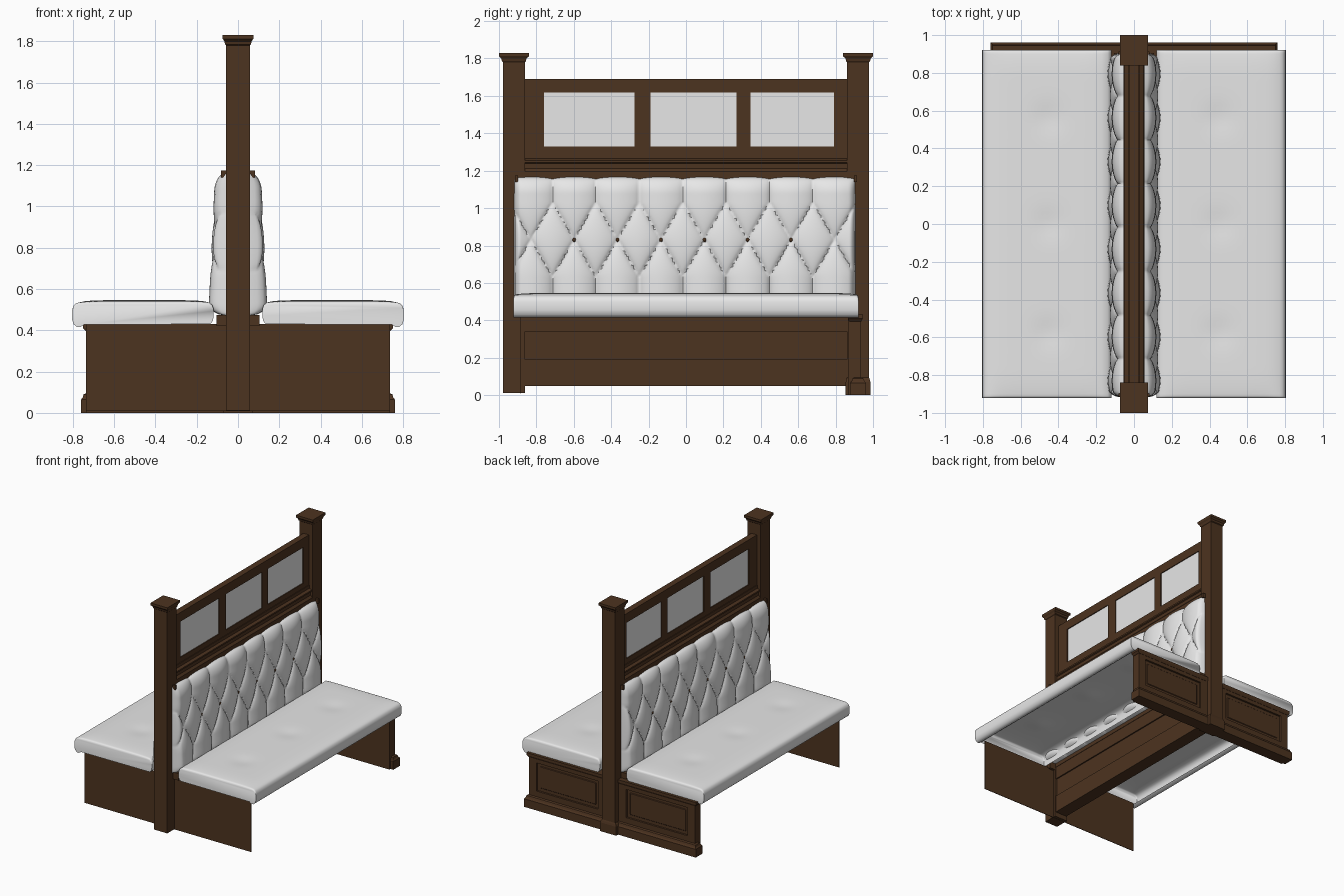
import bpy, bmesh, math

if "Cube" in bpy.data.objects:
    bpy.data.objects.remove(bpy.data.objects["Cube"])


def material(name, rgb):
    m = bpy.data.materials.new(name)
    m.diffuse_color = (*rgb, 1)
    m.use_nodes = True
    m.node_tree.nodes["Principled BSDF"].inputs["Base Color"].default_value = m.diffuse_color
    return m


WOOD = material("dark wood", (0.073, 0.033, 0.014))
WHITE = material("white upholstery", (0.8, 0.8, 0.8))


def finish(name, bm, mat, smooth=False, fix_normals=True):
    if fix_normals:
        bmesh.ops.recalc_face_normals(bm, faces=bm.faces)
    me = bpy.data.meshes.new(name)
    bm.to_mesh(me)
    bm.free()
    me.materials.append(mat)
    ob = bpy.data.objects.new(name, me)
    bpy.context.collection.objects.link(ob)
    if smooth:
        bpy.ops.object.select_all(action='DESELECT')
        ob.select_set(True)
        bpy.context.view_layer.objects.active = ob
        bpy.ops.object.shade_smooth_by_angle(angle=math.radians(50))
    return ob


def box(name, x, y, z, mat=WOOD, bevel=0):
    bm = bmesh.new()
    bmesh.ops.create_cube(bm, size=1)
    for v in bm.verts:
        v.co = [(a + b) / 2 + c * (b - a) for (a, b), c in zip((x, y, z), v.co)]
    if bevel:
        bmesh.ops.bevel(bm, geom=bm.edges[:], offset=bevel, segments=1, affect='EDGES')
    return finish(name, bm, mat)


def loft(name, cx, cy, rings):
    """Stack of rectangles (half x, half y, z), capped at both ends."""
    bm = bmesh.new()
    loops = [[bm.verts.new((cx + sx * hx, cy + sy * hy, z))
              for sx, sy in ((-1, -1), (1, -1), (1, 1), (-1, 1))]
             for hx, hy, z in rings]
    for a, b in zip(loops, loops[1:]):
        for i in range(4):
            j = (i + 1) % 4
            bm.faces.new((a[i], a[j], b[j], b[i]))
    bm.faces.new(loops[0][::-1])
    bm.faces.new(loops[-1])
    return finish(name, bm, WOOD)


def grid(bm, rows, flip=False):
    g = [[bm.verts.new(p) for p in row] for row in rows]
    for a, b in zip(g, g[1:]):
        for j in range(len(a) - 1):
            f = (a[j], b[j], b[j + 1], a[j + 1])
            bm.faces.new(f[::-1] if flip else f)
    return g


def rounded(d, r):
    """Quarter-round edge: 0 at the border, 1 once d reaches r."""
    t = 1 - min(max(d / r, 0), 1)
    return math.sqrt(max(0, 1 - t * t))


# Posts with flared square caps
for name, cy, z0 in (("front_post", -0.92, 0.012), ("back_post", 0.92, 0.0)):
    loft(name, 0, cy, [(0.058, 0.058, z0), (0.058, 0.058, 1.78), (0.063, 0.064, 1.785),
                       (0.066, 0.067, 1.80), (0.074, 0.08, 1.812), (0.074, 0.08, 1.83)])
loft("back_post_foot", 0, 0.92, [(0.072, 0.066, 0), (0.072, 0.066, 0.07),
                                 (0.066, 0.062, 0.085), (0.058, 0.058, 0.095)])

# Low centre wall of three boards, and the core behind the backrests
for i, (z0, z1, hx) in enumerate(((0.05, 0.19, 0.052), (0.19, 0.34, 0.042), (0.34, 0.44, 0.052))):
    box(f"centre_board_{i}", (-hx, hx), (-0.865, 0.865), (z0, z1))
box("back_core", (-0.055, 0.055), (-0.865, 0.865), (0.44, 1.17))
for sy in (-1, 1):
    box("backrest_end_cap", (-0.082, 0.082), (sy * 0.905 - 0.008, sy * 0.905 + 0.008),
        (1.14, 1.175))
    box("backrest_end_foot", (-0.105, 0.105), (sy * 0.885 - 0.02, sy * 0.885 + 0.02),
        (0.42, 0.475))

# Stepped moulding between backrest and window frame
loft("middle_moulding", 0, 0, [(0.055, 0.865, 1.16), (0.055, 0.865, 1.195), (0.04, 0.865, 1.212),
                               (0.04, 0.865, 1.238), (0.05, 0.865, 1.243), (0.05, 0.865, 1.255),
                               (0.03, 0.865, 1.265), (0.03, 0.865, 1.29)])

# Window frame and panes
FX = (-0.025, 0.025)
box("frame_top_rail", FX, (-0.865, 0.865), (1.617, 1.69))
box("frame_bottom_rail", FX, (-0.865, 0.865), (1.28, 1.33))
for y in ((-0.865, -0.76), (-0.275, -0.19), (0.27, 0.345), (0.79, 0.865)):
    box("frame_stile", FX, y, (1.33, 1.617))
for y in ((-0.76, -0.275), (-0.19, 0.27), (0.345, 0.79)):
    box("window_pane", (-0.018, 0.018), y, (1.33, 1.617), WHITE)

# Plain front end panel
box("front_end_panel", (-0.737, 0.737), (-0.888, -0.884), (0.01, 0.43))

# Panelled back end with base and top mouldings
box("back_end_panel", (-0.735, 0.735), (0.865, 0.92), (0.0, 0.43))
loft("base_moulding", 0, 0.92, [(0.76, 0.042, 0), (0.76, 0.042, 0.065), (0.752, 0.034, 0.075),
                                (0.748, 0.028, 0.09), (0.737, 0.017, 0.095)])
loft("top_moulding", 0, 0.905, [(0.737, 0.032, 0.395), (0.75, 0.04, 0.41), (0.75, 0.04, 0.43)])
for s in (-1, 1):
    def side(a, b):
        return tuple(sorted((s * a, s * b)))
    for a, b, z in ((0.055, 0.735, (0.09, 0.14)), (0.055, 0.735, (0.365, 0.43)),
                    (0.055, 0.125, (0.14, 0.365)), (0.67, 0.735, (0.14, 0.365))):
        box("end_panel_frame", side(a, b), (0.915, 0.935), z)
    box("end_panel_field", side(0.15, 0.645), (0.915, 0.924), (0.165, 0.34), bevel=0.004)

# Seat cushions: padded shells, open underneath, rolled over the outer edge
INNER = [(0.135, 0.43), (0.122, 0.445), (0.118, 0.47), (0.118, 0.505), (0.125, 0.523)]
OUTER = [(0.785, 0.530), (0.797, 0.520), (0.803, 0.50), (0.804, 0.455), (0.797, 0.43),
         (0.782, 0.417), (0.765, 0.415), (0.745, 0.428)]
PROFILE = INNER + [(0.14 + 0.63 * i / 20, 0.535) for i in range(21)] + OUTER


def seat_point(s, x, z, y):
    if z == 0.535:
        edge = rounded(min(x - 0.14, 0.77 - x), 0.15) * rounded(0.92 - abs(y), 0.15)
        dimple = sum(math.exp(-((x - 0.45) ** 2 + (y - c) ** 2) / 0.006)
                     for c in (-0.58, 0, 0.56))
        z += 0.011 * edge - 0.008 * dimple
    # soften the end edges
    if z > 0.5:
        z -= 0.012 * (1 - rounded(0.922 - abs(y), 0.012))
    return s * x, y, z


for s in (-1, 1):
    bm = bmesh.new()
    ys = [-0.922, -0.919, -0.915, -0.91] + [-0.9 + 1.8 * i / 60 for i in range(61)] \
        + [0.91, 0.915, 0.919, 0.922]
    g = grid(bm, [[seat_point(s, x, z, y) for x, z in PROFILE] for y in ys], flip=s > 0)
    bm.faces.new(g[0] if s > 0 else g[0][::-1])
    bm.faces.new(g[-1][::-1] if s > 0 else g[-1])
    finish("seat_cushion", bm, WHITE, smooth=True, fix_normals=True)

# Diamond-tufted backrests
PITCH, Y0, ZMID = 0.232, -0.134, 0.83
YA, YB, ZA, ZB = -0.92, 0.907, 0.47, 1.168


def tuft(a, b, s):
    # finer steps near the borders for round edges
    a, b = (0.8 * t + 0.2 * (0.5 - 0.5 * math.cos(math.pi * t)) for t in (a, b))
    y, z = YA + (YB - YA) * a, ZA + (ZB - ZA) * b
    u = (y - Y0) / PITCH
    v = min(max((z - ZMID) / 0.4, -0.5), 0.5)
    puff = abs(math.sin(math.pi * (u + v)) * math.sin(math.pi * (u - v))) ** 0.3
    edge = rounded(min(y - YA, YB - y), 0.035) * rounded(ZB - z, 0.09) * rounded(z - ZA, 0.06)
    outer = 0.14 - 0.026 * max(0, (z - 0.55) / 0.55)
    sag = 0.012 * (1 - puff) * max(0, 1 - (ZB - z) / 0.09)
    return s * (0.05 + (outer - 0.05) * edge * (0.52 + 0.48 * puff)), y, z - sag


for s in (-1, 1):
    bm = bmesh.new()
    grid(bm, [[tuft(i / 220, j / 80, s) for j in range(81)] for i in range(221)], flip=s < 0)
    finish("tufted_backrest", bm, WHITE, smooth=True, fix_normals=False)
    # Small wooden buttons along the middle row
    for k in range(-2, 4):
        bm = bmesh.new()
        bmesh.ops.create_uvsphere(bm, u_segments=10, v_segments=6, radius=0.012)
        bmesh.ops.translate(bm, verts=bm.verts, vec=(s * 0.092, Y0 + PITCH * k, ZMID))
        finish("button", bm, WOOD, smooth=True)
